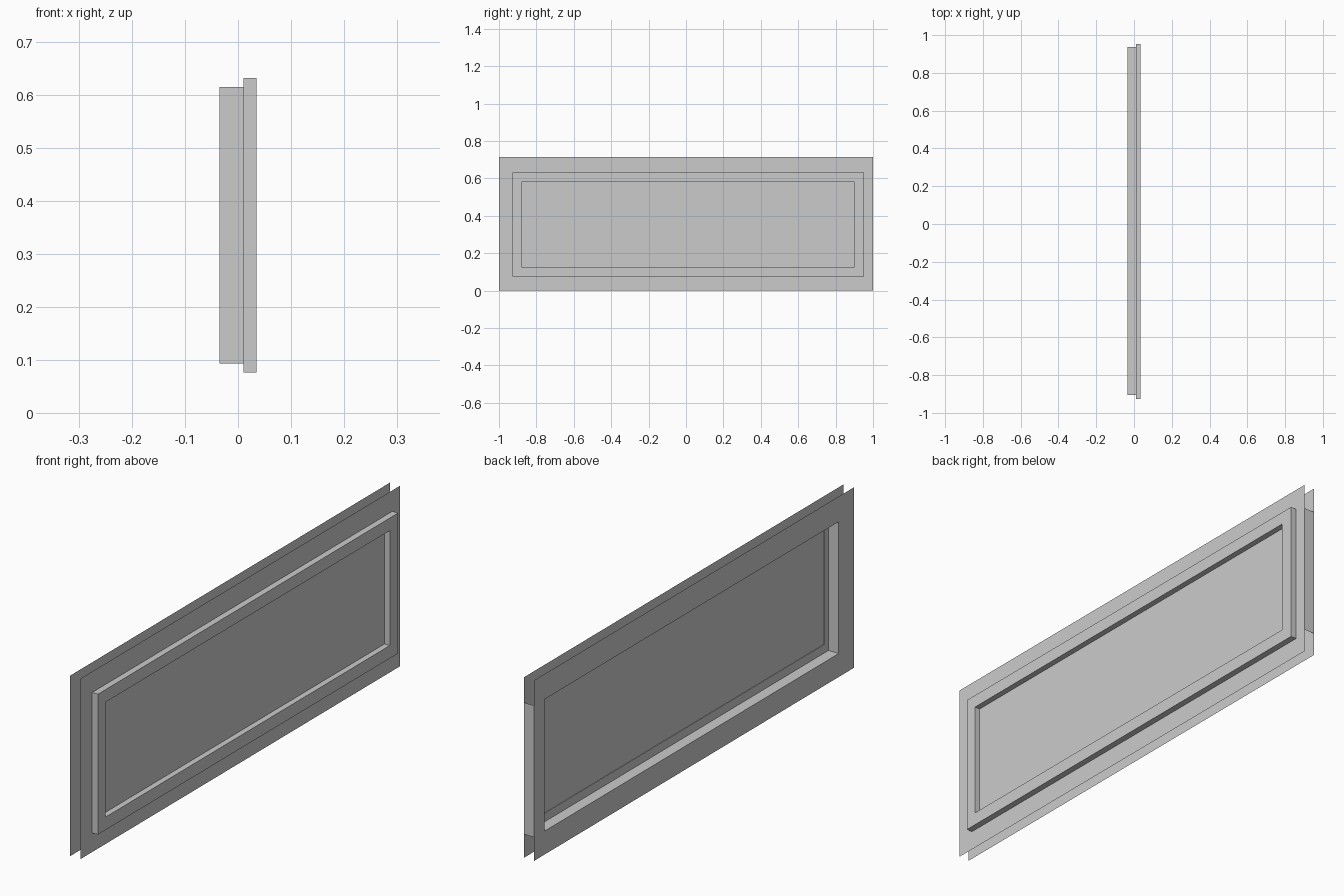
import bpy, bmesh

if "Cube" in bpy.data.objects:
    bpy.data.objects.remove(bpy.data.objects["Cube"])

# Rectangles as (y0, y1, z0, z1)
WALL = (-1.0, 1.0, 0.0, 0.715)
HOLE = (-0.906, 0.936, 0.093, 0.615)
FRAME_OUT = (-0.927, 0.952, 0.076, 0.632)
FRAME_IN = (-0.880, 0.900, 0.127, 0.582)
BACK, FACE, FRONT = -0.035, 0.010, 0.035


def loop(bm, rect, x):
    y0, y1, z0, z1 = rect
    return [bm.verts.new((x, y, z)) for y, z in ((y0, z0), (y1, z0), (y1, z1), (y0, z1))]


def bridge(bm, a, b):
    for i in range(4):
        j = (i + 1) % 4
        bm.faces.new((a[i], a[j], b[j], b[i]))


def finish(bm, name):
    bmesh.ops.recalc_face_normals(bm, faces=bm.faces)
    me = bpy.data.meshes.new(name)
    bm.to_mesh(me)
    bm.free()
    ob = bpy.data.objects.new(name, me)
    bpy.context.collection.objects.link(ob)
    return ob


# Wall: two thin sheets joined by the window reveal
bm = bmesh.new()
front_hole, back_hole = loop(bm, HOLE, FACE), loop(bm, HOLE, BACK)
bridge(bm, loop(bm, WALL, FACE), front_hole)
bridge(bm, front_hole, back_hole)
bridge(bm, back_hole, loop(bm, WALL, BACK))
finish(bm, "wall")

# Strip closing the middle of one wall end
bm = bmesh.new()
bm.faces.new([bm.verts.new((x, WALL[1], z)) for x, z in
              ((BACK, HOLE[2]), (BACK, HOLE[3]), (FACE, HOLE[3]), (FACE, HOLE[2]))])
finish(bm, "wall_end_strip")

# Window frame: closed rectangular ring standing proud of the wall
bm = bmesh.new()
loops = [loop(bm, r, x) for r, x in
         ((FRAME_OUT, FACE), (FRAME_OUT, FRONT), (FRAME_IN, FRONT), (FRAME_IN, FACE))]
for i in range(4):
    bridge(bm, loops[i], loops[(i + 1) % 4])
finish(bm, "window_frame")

# Window pane
bm = bmesh.new()
bm.faces.new(loop(bm, FRAME_IN, FACE + 0.002))
finish(bm, "window_pane")
